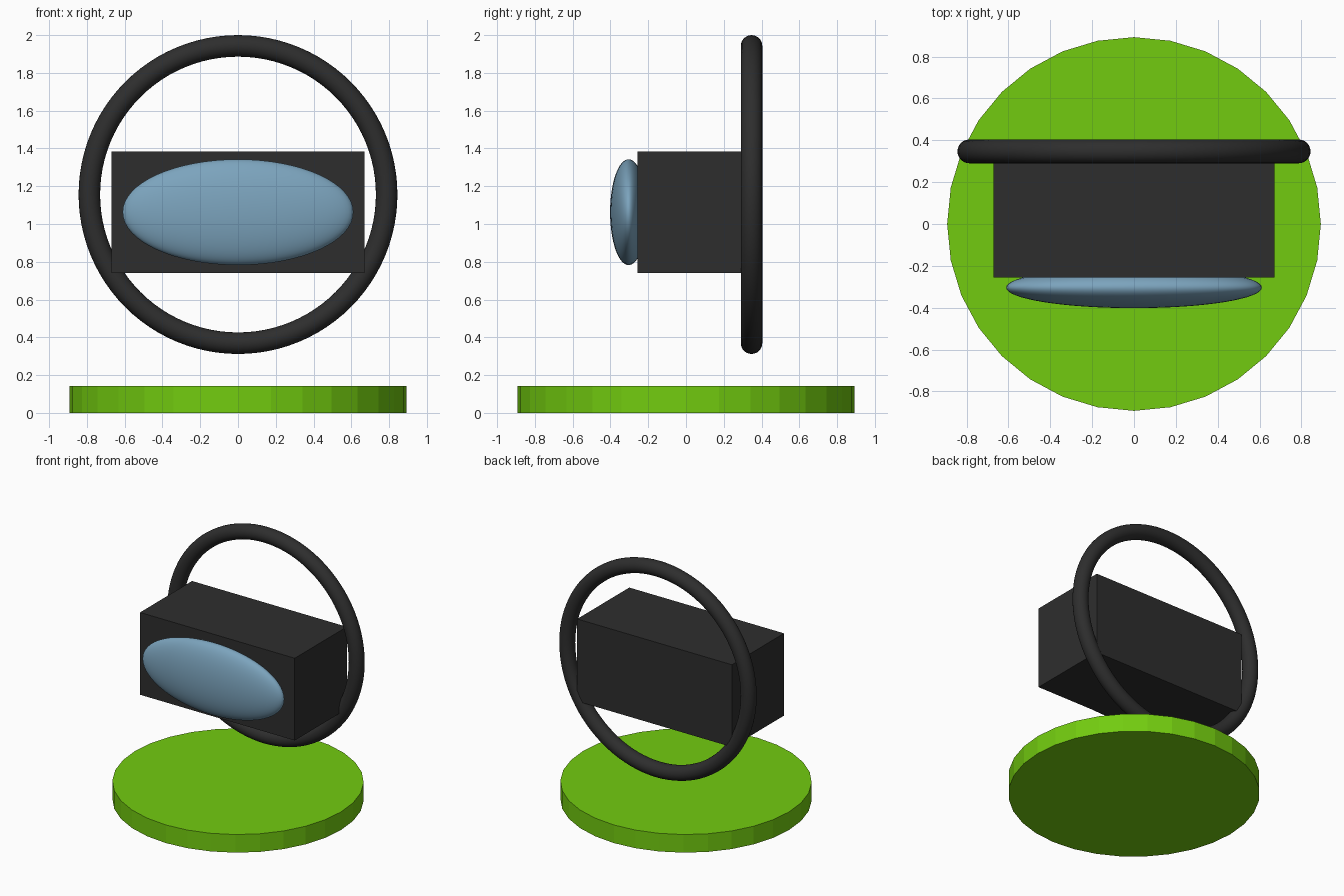
import bpy, math

if "Cube" in bpy.data.objects:
    bpy.data.objects.remove(bpy.data.objects["Cube"])


def material(name, rgb):
    m = bpy.data.materials.new(name)
    m.diffuse_color = (*rgb, 1)
    m.use_nodes = True
    m.node_tree.nodes["Principled BSDF"].inputs["Base Color"].default_value = m.diffuse_color
    return m


green = material("lime green", (0.17, 0.60, 0.005))
black = material("charcoal", (0.027, 0.027, 0.027))
blue = material("dusty blue", (0.20, 0.37, 0.51))


def finish(name, mat, smooth=False):
    ob = bpy.context.object
    ob.name = name
    ob.data.materials.append(mat)
    bpy.ops.object.transform_apply(location=False, rotation=True, scale=True)
    if smooth:
        bpy.ops.object.shade_smooth()
    return ob


# Round base plate
bpy.ops.mesh.primitive_cylinder_add(vertices=32, radius=0.893, depth=0.142, location=(0, 0, 0.071))
finish("base_plate", green)

# Box-shaped housing
bpy.ops.mesh.primitive_cube_add(size=1, location=(0, 0.067, 1.0625))
bpy.context.object.scale = (1.342, 0.645, 0.645)
finish("housing", black)

# Domed lens set into the housing front
bpy.ops.mesh.primitive_uv_sphere_add(segments=64, ring_count=32, radius=1, location=(0, -0.304, 1.0625))
bpy.context.object.scale = (0.611, 0.098, 0.28)
finish("lens", blue, True)

# Upright ring at the back
bpy.ops.mesh.primitive_torus_add(major_segments=96, minor_segments=24, major_radius=0.787,
                                 minor_radius=0.057, location=(0, 0.347, 1.156),
                                 rotation=(math.pi / 2, 0, 0))
finish("back_ring", black, True)
